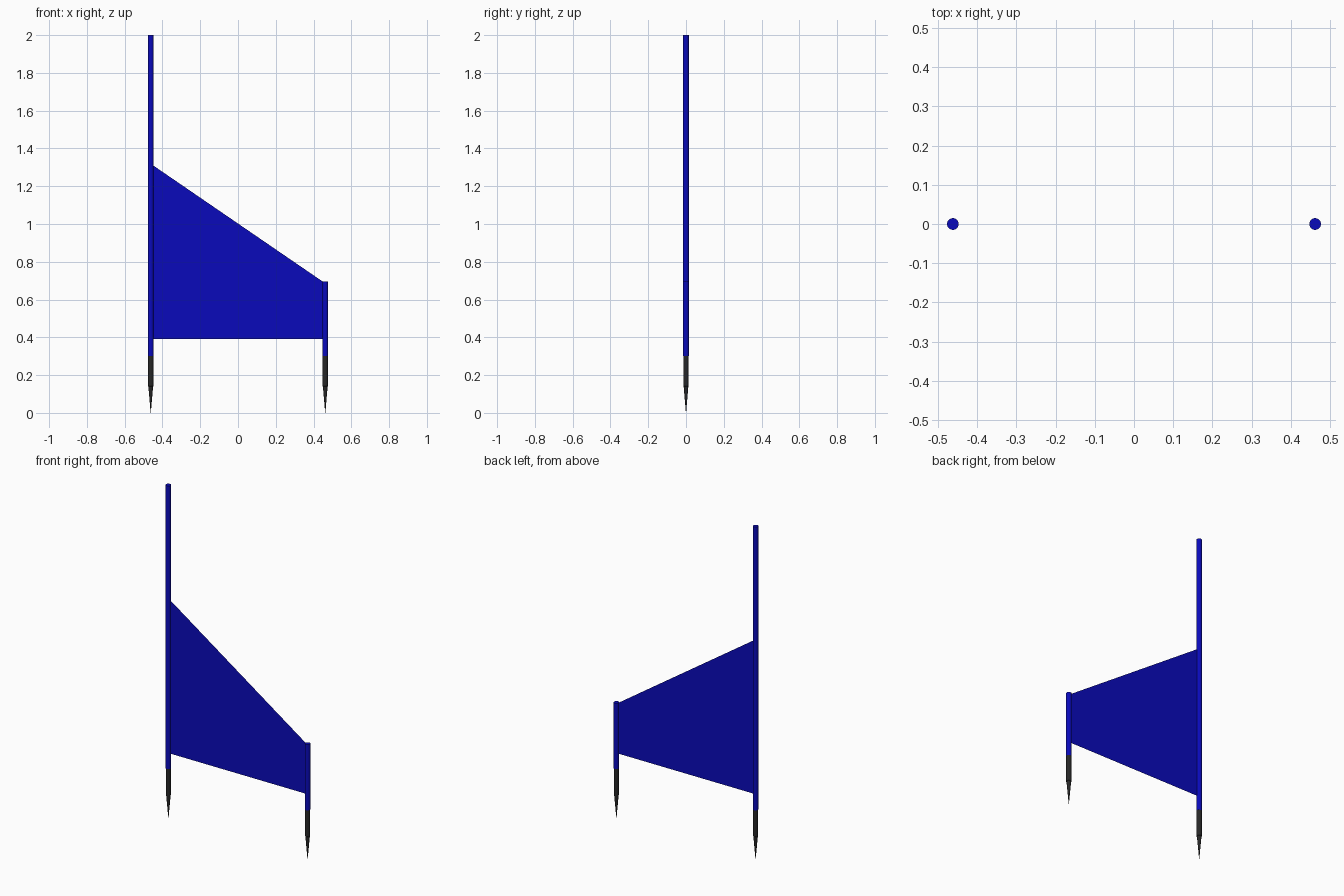
import bpy, math

if "Cube" in bpy.data.objects:
    bpy.data.objects.remove(bpy.data.objects["Cube"])

R = 0.015     # pole radius
PX = 0.462    # pole offset from centre


def material(name, rgb):
    m = bpy.data.materials.new(name)
    m.diffuse_color = (*rgb, 1)
    m.use_nodes = True
    m.node_tree.nodes["Principled BSDF"].inputs["Base Color"].default_value = m.diffuse_color
    return m


blue = material("blue", (0.003, 0.003, 0.5))
black = material("black", (0.02, 0.02, 0.02))


def lathe(name, profile, x, mat, sides=24):
    """Revolve (radius, z) points around a vertical axis at x."""
    verts, faces = [], []
    for r, z in profile:
        for i in range(sides):
            a = 2 * math.pi * i / sides
            verts.append((r * math.cos(a), r * math.sin(a), z))
    for k in range(len(profile) - 1):
        for i in range(sides):
            j = (i + 1) % sides
            faces.append((k * sides + i, k * sides + j,
                          (k + 1) * sides + j, (k + 1) * sides + i))
    faces.append(tuple(reversed(range(sides))))
    faces.append(tuple(range((len(profile) - 1) * sides, len(profile) * sides)))
    return make(name, verts, faces, mat, x)


def make(name, verts, faces, mat, x=0):
    me = bpy.data.meshes.new(name)
    me.from_pydata(verts, [], faces)
    me.materials.append(mat)
    ob = bpy.data.objects.new(name, me)
    ob.location.x = x
    bpy.context.collection.objects.link(ob)
    bpy.context.view_layer.objects.active = ob
    bpy.ops.object.select_all(action='DESELECT')
    ob.select_set(True)
    bpy.ops.object.shade_smooth_by_angle(angle=math.radians(30))
    return ob


# Poles with pointed ground spikes
for side, x, top in (("tall", -PX, 2.0), ("short", PX, 0.695)):
    lathe(side + "_pole", [(R, 0.30), (R, top)], x, blue)
    lathe(side + "_spike", [(0.0005, 0.0), (0.0125, 0.14), (R - 0.0005, 0.142),
                            (R - 0.0005, 0.30)], x, black)

# Thin cloth panel stretched between the poles
xi = PX - R + 0.002
make("panel", [(-xi, 0, 0.39), (xi, 0, 0.39), (xi, 0, 0.695), (-xi, 0, 1.31)],
     [(0, 1, 2, 3)], blue)
